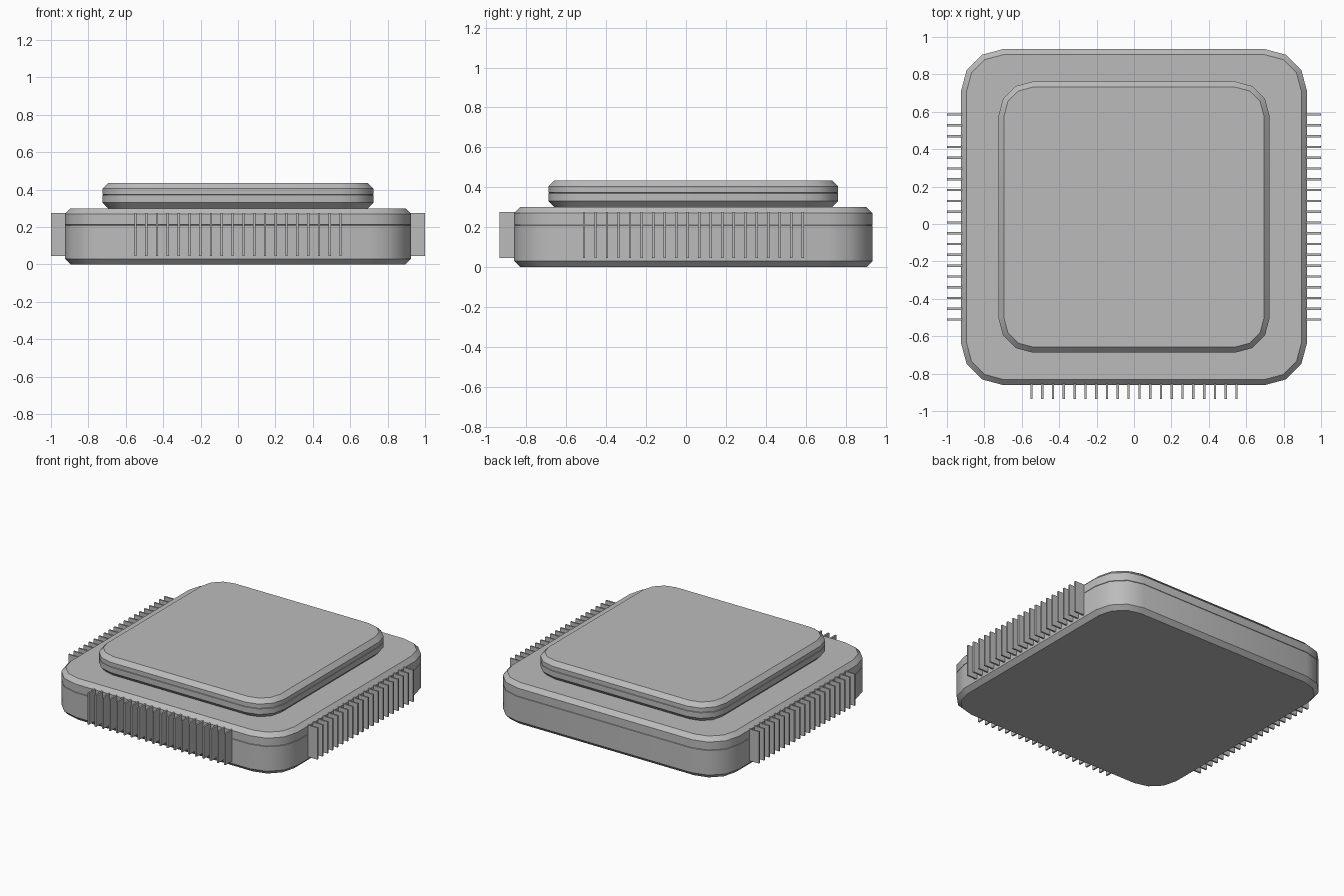
import bpy, bmesh, math

cube = bpy.data.objects.get("Cube")
if cube:
    bpy.data.objects.remove(cube, do_unlink=True)

grey = bpy.data.materials.new("plain grey")
grey.use_nodes = True
grey.diffuse_color = (0.5, 0.5, 0.5, 1)
grey.node_tree.nodes["Principled BSDF"].inputs["Base Color"].default_value = (0.5, 0.5, 0.5, 1)

CY = 0.037      # centre of the body in y
CHAMFER = 0.03
FINS = 20
PITCH = 0.0577


def make_object(name, bm):
    bmesh.ops.recalc_face_normals(bm, faces=bm.faces)
    mesh = bpy.data.meshes.new(name)
    bm.to_mesh(mesh)
    bm.free()
    mesh.materials.append(grey)
    obj = bpy.data.objects.new(name, mesh)
    bpy.context.collection.objects.link(obj)
    return obj


def outline(hx, hy, radius, inset):
    """Rounded rectangle with three segments per corner."""
    points = []
    for corner, (sx, sy) in enumerate([(1, 1), (-1, 1), (-1, -1), (1, -1)]):
        for step in range(4):
            a = math.radians(90 * corner + 30 * step)
            r = radius - inset
            points.append((sx * (hx - radius) + r * math.cos(a),
                           CY + sy * (hy - radius) + r * math.sin(a)))
    return points


def slab(name, hx, hy, radius, bottom, seam, top):
    """Chamfered slab with a fine seam line around its wall."""
    profile = [(CHAMFER, bottom), (0, bottom + CHAMFER), (0, seam - 0.002),
               (0.004, seam), (0, seam + 0.002), (0, top - CHAMFER), (CHAMFER, top)]
    bm = bmesh.new()
    rings = [[bm.verts.new((x, y, z)) for x, y in outline(hx, hy, radius, inset)]
             for inset, z in profile]
    for low, high in zip(rings, rings[1:]):
        for i in range(len(low)):
            j = (i + 1) % len(low)
            bm.faces.new((low[i], low[j], high[j], high[i]))
    bm.faces.new(rings[0][::-1])
    bm.faces.new(rings[-1])
    obj = make_object(name, bm)
    bpy.ops.object.select_all(action='DESELECT')
    obj.select_set(True)
    bpy.context.view_layer.objects.active = obj
    bpy.ops.object.shade_smooth_by_angle(angle=math.radians(35))


def fin_row(name, centre, size, axis):
    """Row of thin upright plates spaced along x (axis 0) or y (axis 1)."""
    bm = bmesh.new()
    for i in range(FINS):
        pos = list(centre)
        pos[axis] += (i - (FINS - 1) / 2) * PITCH
        verts = bmesh.ops.create_cube(bm, size=1)["verts"]
        bmesh.ops.scale(bm, vec=size, verts=verts)
        bmesh.ops.translate(bm, vec=pos, verts=verts)
    make_object(name, bm)


# Main body and raised lid
slab("body", 0.925, 0.898, 0.225, 0, 0.21, 0.30)
slab("lid", 0.725, 0.725, 0.185, 0.30, 0.372, 0.435)

# Fins on both sides and the front
for name, side in (("left_fins", 1), ("right_fins", -1)):
    fin_row(name, (side * 0.955, CY, 0.16), (0.09, 0.012, 0.23), 1)
fin_row("front_fins", (0, -0.89, 0.16), (0.012, 0.09, 0.23), 0)
